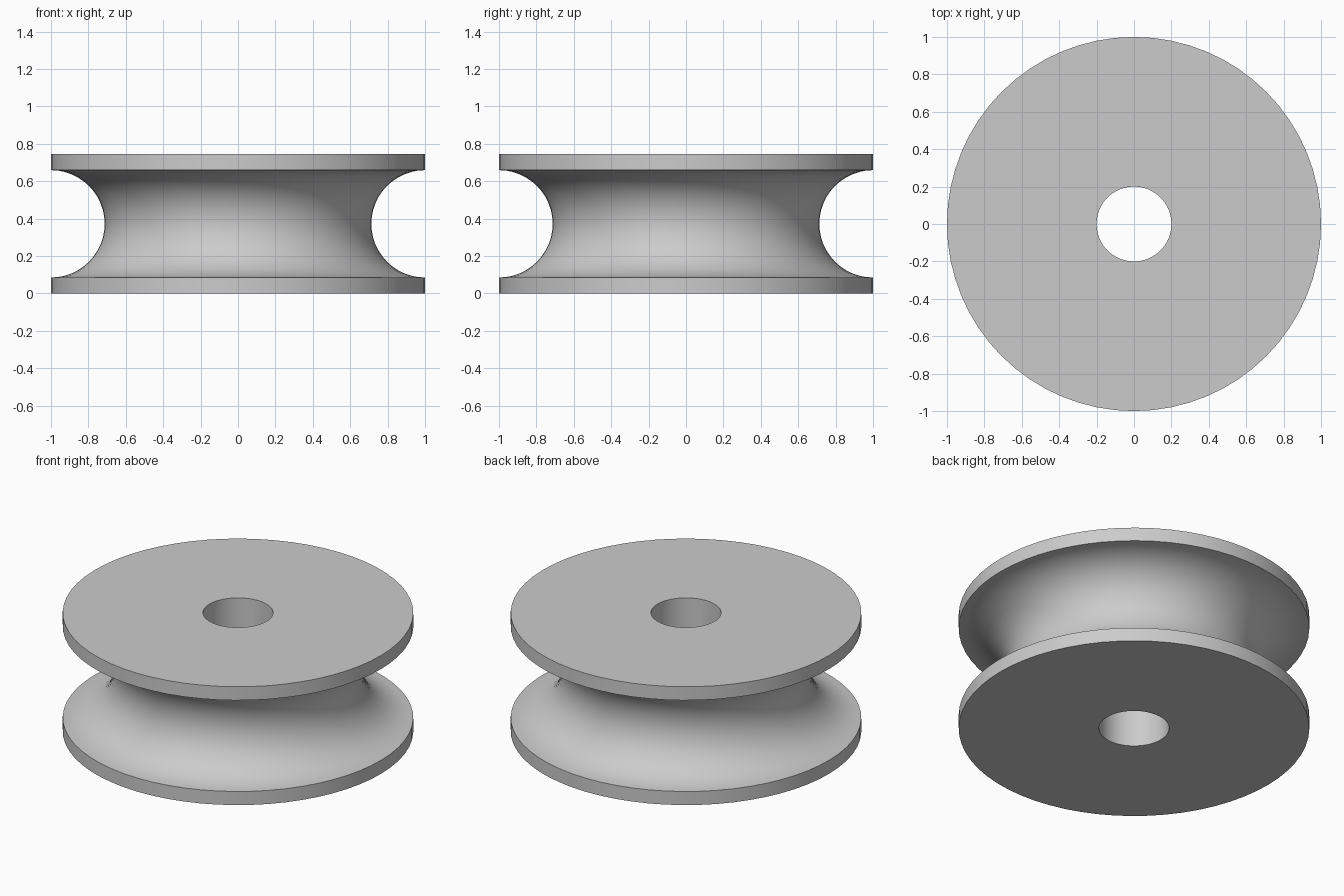
import bpy
import bmesh
from math import sin, cos, pi, radians

cube = bpy.data.objects.get("Cube")
if cube:
    bpy.data.objects.remove(cube)

SEGMENTS = 64
ARC_STEPS = 24
RADIUS, HEIGHT = 1.0, 0.745
BORE, GROOVE = 0.2, 0.287

# Plain grey metal
metal = bpy.data.materials.new("grey metal")
metal.use_nodes = True
grey = (0.6, 0.6, 0.6, 1)
metal.diffuse_color = grey
metal.node_tree.nodes["Principled BSDF"].inputs["Base Color"].default_value = grey

# Closed cross-section: bore, flat sides, rims and the half-round groove
profile = [(BORE, HEIGHT), (BORE, 0), (RADIUS, 0)]
for i in range(ARC_STEPS + 1):
    a = pi * i / ARC_STEPS
    profile.append((RADIUS - GROOVE * sin(a), HEIGHT / 2 - GROOVE * cos(a)))
profile.append((RADIUS, HEIGHT))

# Revolve the cross-section around the axle
bm = bmesh.new()
rings = []
for s in range(SEGMENTS):
    t = 2 * pi * s / SEGMENTS
    rings.append([bm.verts.new((r * cos(t), r * sin(t), z)) for r, z in profile])
n = len(profile)
for s in range(SEGMENTS):
    a, b = rings[s], rings[(s + 1) % SEGMENTS]
    for i in range(n):
        j = (i + 1) % n
        bm.faces.new((a[i], b[i], b[j], a[j]))
bmesh.ops.recalc_face_normals(bm, faces=bm.faces)
mesh = bpy.data.meshes.new("pulley_wheel")
bm.to_mesh(mesh)
bm.free()
mesh.materials.append(metal)

wheel = bpy.data.objects.new("pulley_wheel", mesh)
bpy.context.collection.objects.link(wheel)
bpy.context.view_layer.objects.active = wheel
wheel.select_set(True)
bpy.ops.object.shade_smooth_by_angle(angle=radians(30))
